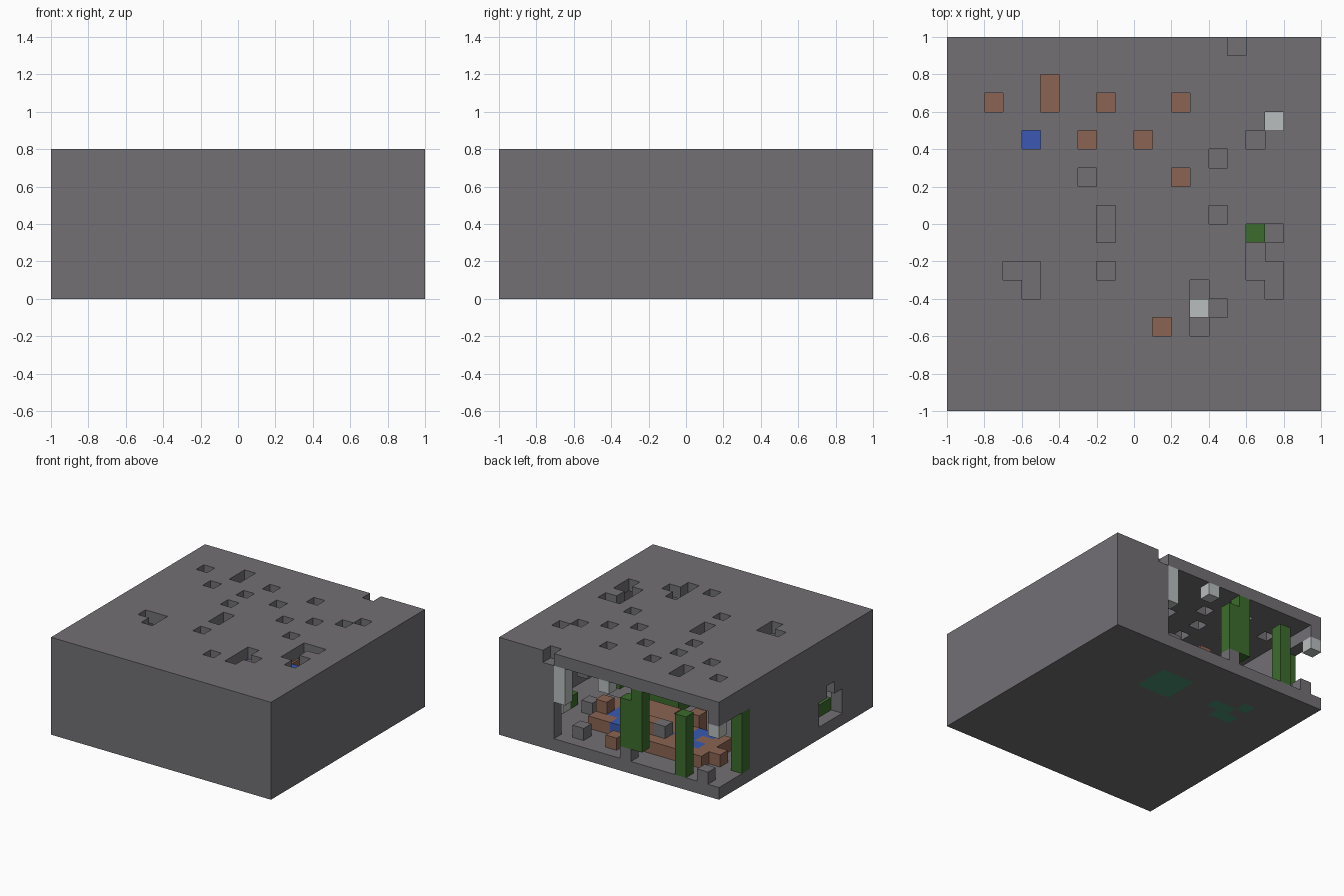
import bpy, bmesh
from mathutils import Vector

if "Cube" in bpy.data.objects:
    bpy.data.objects.remove(bpy.data.objects["Cube"])

CELL = 0.1
NX, NY, NZ = 20, 20, 8
cells = {}


def span(v):
    return range(v, v + 1) if isinstance(v, int) else range(v[0], v[1] + 1)


def fill(part, i, j, k):
    """Fill a block of cells with a part, or clear it when part is None."""
    for a in span(i):
        for b in span(j):
            for c in span(k):
                if part:
                    cells[a, b, c] = part
                else:
                    cells.pop((a, b, c), None)


# Rock block, hollowed out into a cave
fill("rock_shell", (0, NX - 1), (0, NY - 1), (0, NZ - 1))
fill(None, (1, 18), (1, 18), (1, 6))

# Large corner mouth, with a lintel along the side wall
fill(None, (1, 14), 19, (1, 6))
fill(None, 0, (16, 19), (1, 5))

# Small stepped window in the side wall
fill(None, 0, (4, 6), (1, 2))
fill(None, 0, 5, 3)

# Skylights and the notch in the roof
skylights = [(2, 16), (5, (16, 17)), (8, 16), (12, 16), (4, 14), (7, 14), (10, 14),
             (12, 12), (11, 4), (17, 15), (16, 14), (14, 13), (7, 12), (8, (9, 10)),
             (14, 10), (16, (7, 9)), (17, 9), (17, (6, 7)), ((3, 4), 7), (4, 6),
             (8, 7), (13, (4, 6)), (14, 5), (15, 19)]
for i, j in skylights:
    fill(None, i, j, 7)

# Earth platform with steps and mounds
for i, j in [((3, 9), (14, 17)), ((8, 13), (13, 16)), ((6, 12), 13), ((9, 12), 12),
             (2, 16), (10, 18), (11, 4)]:
    fill("earth_platform", i, j, 1)
for i, j in [(13, 15), (6, 13), (8, 16)]:
    fill("earth_platform", i, j, 2)

# Ponds sunk into the platform, with a bed in the floor
for i, j in [((10, 12), (14, 16)), ((5, 6), 15), ((4, 5), 14), (4, 16)]:
    fill("pond_bed", i, j, 0)
    fill("pond_water", i, j, 1)
for i, j in [(10, 14), (12, 16)]:
    fill("earth_platform", i, j, 1)

# Loose boulders and a hanging rock
for i, j, k in [(1, 19, 1), (8, 19, 1), (13, 18, 1), (7, 16, 2), (14, 16, (5, 6)),
                (14, 13, 1), (15, 14, 1)]:
    fill("rock_shell", i, j, k)

# Vines and bushes
for i, j, k in [(8, 19, (2, 5)), (7, 19, (2, 6)), (3, 19, (1, 5)), (0, 16, (1, 5)),
                (1, (4, 6), 1), (16, 9, (1, 2)), ((10, 12), (9, 10), 1), (17, 14, 1)]:
    fill("vines", i, j, k)

# Pale crystals
for i, j, k in [(0, 19, 5), (14, 19, (4, 6)), (10, 19, 6), (17, 15, 1), (13, 5, 1)]:
    fill("crystals", i, j, k)


def make_material(name, rgb):
    lin = [(c / 255 / 12.92 if c < 11 else ((c / 255 + 0.055) / 1.055) ** 2.4) for c in rgb]
    mat = bpy.data.materials.new(name)
    mat.use_nodes = True
    mat.diffuse_color = (*lin, 1)
    node = next(n for n in mat.node_tree.nodes if n.type == "BSDF_PRINCIPLED")
    node.inputs["Base Color"].default_value = (*lin, 1)
    node.inputs["Roughness"].default_value = 0.9
    return mat


AXES = [Vector((1, 0, 0)), Vector((0, 1, 0)), Vector((0, 0, 1))]


def build(part, mat):
    """Mesh only the cell sides that touch air, then merge flat regions."""
    bm = bmesh.new()
    for cell, owner in cells.items():
        if owner != part:
            continue
        centre = Vector(cell) + Vector((0.5, 0.5, 0.5))
        for n in range(3):
            u, v = AXES[(n + 1) % 3] / 2, AXES[(n + 2) % 3] / 2
            for sign in (1, -1):
                d = AXES[n] * sign
                if tuple(int(c + s) for c, s in zip(cell, d)) in cells:
                    continue
                m = centre + d / 2
                ring = [m - u - v, m + u - v, m + u + v, m - u + v][::sign]
                bm.faces.new([bm.verts.new((p - Vector((NX / 2, NY / 2, 0))) * CELL)
                              for p in ring])
    bmesh.ops.remove_doubles(bm, verts=bm.verts[:], dist=0.001)
    bmesh.ops.dissolve_limit(bm, angle_limit=0.01, verts=bm.verts[:], edges=bm.edges[:])
    mesh = bpy.data.meshes.new(part)
    bm.to_mesh(mesh)
    bm.free()
    mesh.materials.append(mat)
    bpy.context.collection.objects.link(bpy.data.objects.new(part, mesh))


for part, colour, rgb in [("rock_shell", "stone grey", (114, 112, 116)),
                          ("earth_platform", "earth brown", (138, 100, 82)),
                          ("pond_water", "water blue", (58, 88, 178)),
                          ("pond_bed", "deep teal", (76, 145, 115)),
                          ("vines", "leaf green", (60, 108, 44)),
                          ("crystals", "pale grey", (186, 190, 190))]:
    build(part, make_material(colour, rgb))
